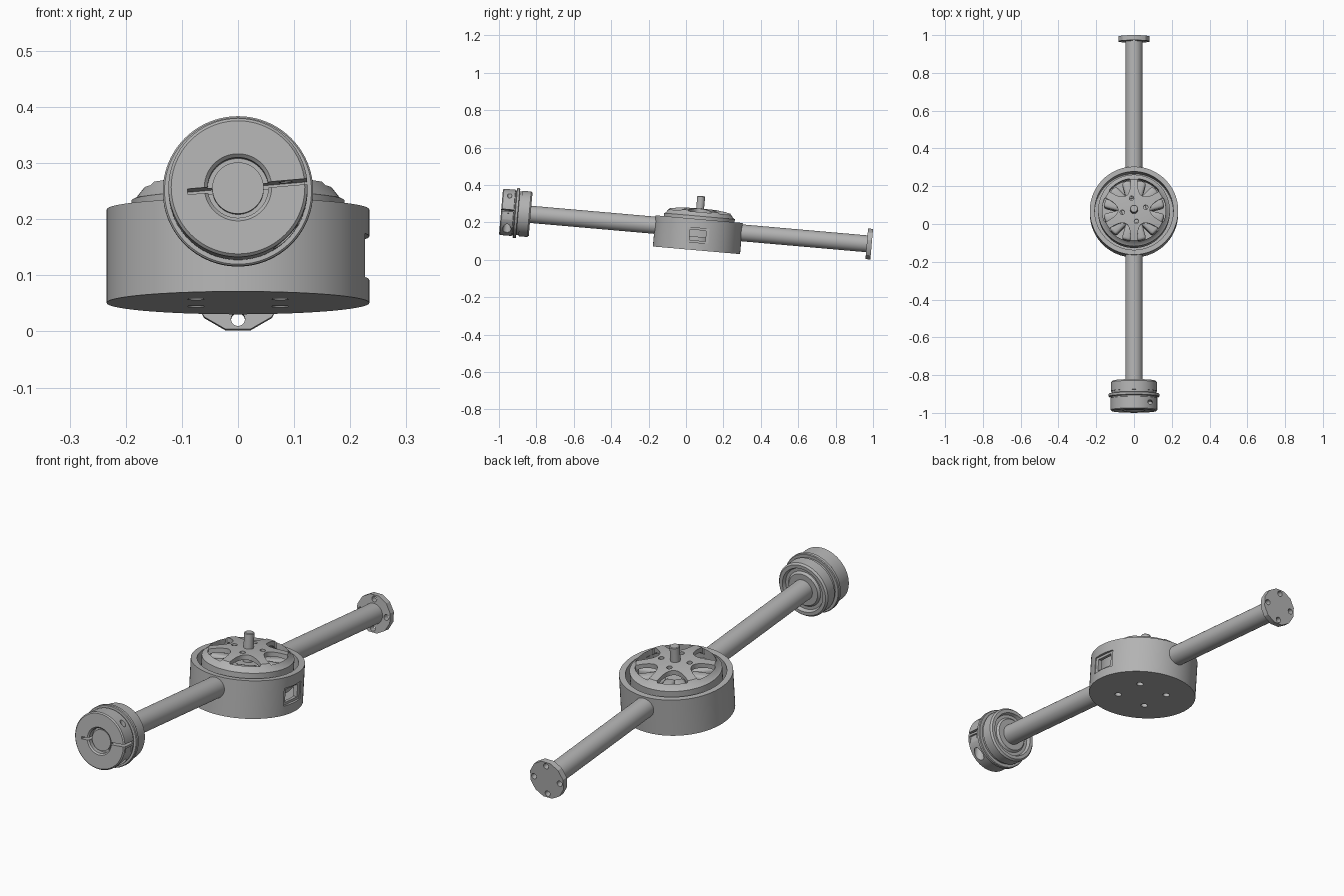
import bpy, bmesh, math
from mathutils import Matrix, Vector

if "Cube" in bpy.data.objects:
    bpy.data.objects.remove(bpy.data.objects["Cube"])

grey = bpy.data.materials.new("machined grey")
grey.use_nodes = True
GREY = (0.45, 0.45, 0.45, 1)
grey.diffuse_color = GREY
grey.node_tree.nodes["Principled BSDF"].inputs["Base Color"].default_value = GREY

ARM_Z = 0.114      # height of the arm axis above the housing floor
parts = []


def finish(name, bm):
    bmesh.ops.remove_doubles(bm, verts=bm.verts, dist=1e-5)
    bmesh.ops.recalc_face_normals(bm, faces=bm.faces)
    mesh = bpy.data.meshes.new(name)
    bm.to_mesh(mesh)
    bm.free()
    obj = bpy.data.objects.new(name, mesh)
    bpy.context.collection.objects.link(obj)
    return obj


def part(name, bm):
    obj = finish(name, bm)
    obj.data.materials.append(grey)
    parts.append(obj)
    return obj


def lathe(profile, axis="Z", at=(0, 0, 0), sides=64, turn=0.0):
    """Revolve a closed (radius, position) profile about an axis through a point."""
    bm = bmesh.new()
    rings = []
    for k in range(sides):
        a = turn + math.tau * k / sides
        ring = []
        for r, h in profile:
            c, s = r * math.cos(a), r * math.sin(a)
            ring.append(bm.verts.new(Vector(at) + Vector((c, h, s) if axis == "Y" else (c, s, h))))
        rings.append(ring)
    n = len(profile)
    for k in range(sides):
        p, q = rings[k], rings[(k + 1) % sides]
        for i in range(n):
            j = (i + 1) % n
            if profile[i][0] or profile[j][0]:
                bm.faces.new((p[i], p[j], q[j], q[i]))
    return bm


def rod(r, lo, hi, **kw):
    return lathe([(0, lo), (r, lo), (r, hi), (0, hi)], **kw)


def box(centre, size, turn=None):
    bm = bmesh.new()
    m = Matrix.Translation(centre) @ Matrix.Diagonal((*size, 1))
    bmesh.ops.create_cube(bm, size=1, matrix=(turn @ m) if turn else m)
    return bm


def prism(points, lo, hi, turn):
    bm = bmesh.new()
    base = bm.faces.new([bm.verts.new((x, y, lo)) for x, y in points])
    top = bmesh.ops.extrude_face_region(bm, geom=[base])["geom"]
    bmesh.ops.translate(bm, vec=(0, 0, hi - lo), verts=[v for v in top if isinstance(v, bmesh.types.BMVert)])
    bm.transform(Matrix.Rotation(turn, 4, "Z"))
    return bm


def cut(obj, shapes):
    helpers = []
    for bm in shapes:
        helper = finish("cutter", bm)
        helper.hide_render = True
        mod = obj.modifiers.new("cut", "BOOLEAN")
        mod.operation, mod.solver, mod.object = "DIFFERENCE", "EXACT", helper
        helpers.append(helper)
    bpy.context.view_layer.update()
    result = bpy.data.meshes.new_from_object(obj.evaluated_get(bpy.context.evaluated_depsgraph_get()))
    obj.modifiers.clear()
    obj.data = result
    for helper in helpers:
        bpy.data.objects.remove(helper)


# Motor housing: a cup with four floor holes and a cable window
housing = part("motor_housing", lathe([
    (0, 0), (0.234, 0), (0.234, 0.167), (0.208, 0.167), (0.208, 0.025), (0, 0.025)], sides=96))
floor_holes = [rod(0.015, -0.02, 0.02, at=(x, y, 0), sides=20)
               for x in (-0.075, 0.075) for y in (-0.075, 0.075)]
cut(housing, floor_holes + [box((0.24, 0, 0.08), (0.036, 0.118, 0.078)),
                            box((0.22, 0, 0.08), (0.06, 0.086, 0.056))])

# Motor bell: domed rotor with six arched openings and four screw holes
bell = part("motor_bell", lathe([
    (0, 0.207), (0.13, 0.198), (0.152, 0.192), (0.17, 0.176), (0.17, 0.07), (0.19, 0.07),
    (0.19, 0.183), (0.182, 0.187), (0.163, 0.211), (0.13, 0.217), (0.085, 0.223), (0, 0.224)], sides=72))
arch = [(0.085 + 0.066 * t * t, 0.064 * t) for t in [k / 8 for k in range(-8, 9)]]
rim = [(0.168 * math.cos(a), 0.168 * math.sin(a)) for a in [0.37 - 0.74 * k / 6 for k in range(7)]]
openings = [prism(arch + rim, 0.15, 0.3, k * math.pi / 3) for k in range(6)]
screws = []
for k in range(4):
    a = math.radians(12 + 90 * k)
    screws.append(rod(0.012, 0.15, 0.3, at=(0.063 * math.cos(a), 0.063 * math.sin(a), 0), sides=16))
cut(bell, openings + screws)
part("motor_shaft", lathe([(0, 0.03), (0.021, 0.03), (0.021, 0.288), (0.018, 0.291), (0, 0.291)], sides=32))

# Stator with twelve wound teeth inside the bell
part("stator_core", rod(0.08, 0.02, 0.165))
for k in range(12):
    bm = box((0.112, 0, 0.125), (0.098, 0.048, 0.1))
    bmesh.ops.bevel(bm, geom=bm.edges[:], offset=0.014, segments=3, affect="EDGES", profile=0.5)
    bm.transform(Matrix.Rotation((k + 0.5) * math.tau / 12, 4, "Z"))
    part("stator_coil", bm)

# Arm tubes on both sides of the housing
AXIS = dict(axis="Y", at=(0, 0, ARM_Z))
part("front_arm_tube", rod(0.046, -1.045, -0.213, sides=48, **AXIS))
part("rear_arm_tube", rod(0.045, 0.213, 0.915, sides=48, **AXIS))

# Rear mounting plate with four holes
plate = part("rear_mounting_plate", rod(0.085, 0.904, 0.9305, sides=12, turn=math.pi / 12, **AXIS))
cut(plate, [rod(0.0125, 0.85, 0.97, axis="Y", at=(dx, 0, ARM_Z + dz), sides=16)
            for dx, dz in ((0.064, 0), (-0.064, 0), (0, 0.064), (0, -0.064))])

# Front clamp collar: split front ring, flange, groove and grooved back
collar = part("front_clamp_collar", lathe([
    (0.044, -1.03), (0.054, -1.03), (0.054, -1.053), (0.06, -1.059), (0.119, -1.059), (0.124, -1.054),
    (0.124, -0.992), (0.12, -0.99), (0.12, -0.985), (0.131, -0.985), (0.134, -0.982), (0.134, -0.97),
    (0.131, -0.967), (0.117, -0.967), (0.117, -0.955), (0.122, -0.955), (0.122, -0.908), (0.115, -0.9),
    (0.1, -0.9), (0.094, -0.915), (0.08, -0.915), (0.072, -0.905), (0.044, -0.905)], sides=96, **AXIS))
tilt = Matrix.Translation((0, 0, ARM_Z)) @ Matrix.Rotation(math.radians(-5), 4, "Y")
cut(collar, [
    box((0.095, -1.03, 0), (0.11, 0.08, 0.01), tilt),
    box((-0.065, -1.03, 0), (0.05, 0.08, 0.01), tilt),
    rod(0.012, 0.1, 0.3, at=(0.085, -1.02, 0), sides=20),
    rod(0.022, -0.05, 0.066, at=(0.085, -1.02, 0), sides=20),
    box((0.13, -1.022, -0.035), (0.03, 0.046, 0.04), tilt)])

# Shade smooth with sharp edges and tip the assembly forward-high
tipped = Matrix.Translation((0, 0.056, 0.051)) @ Matrix.Rotation(math.radians(-5), 4, "X")
for obj in parts:
    obj.data.transform(tipped)
    obj.data.shade_smooth()
    obj.data.set_sharp_from_angle(angle=math.radians(30))
